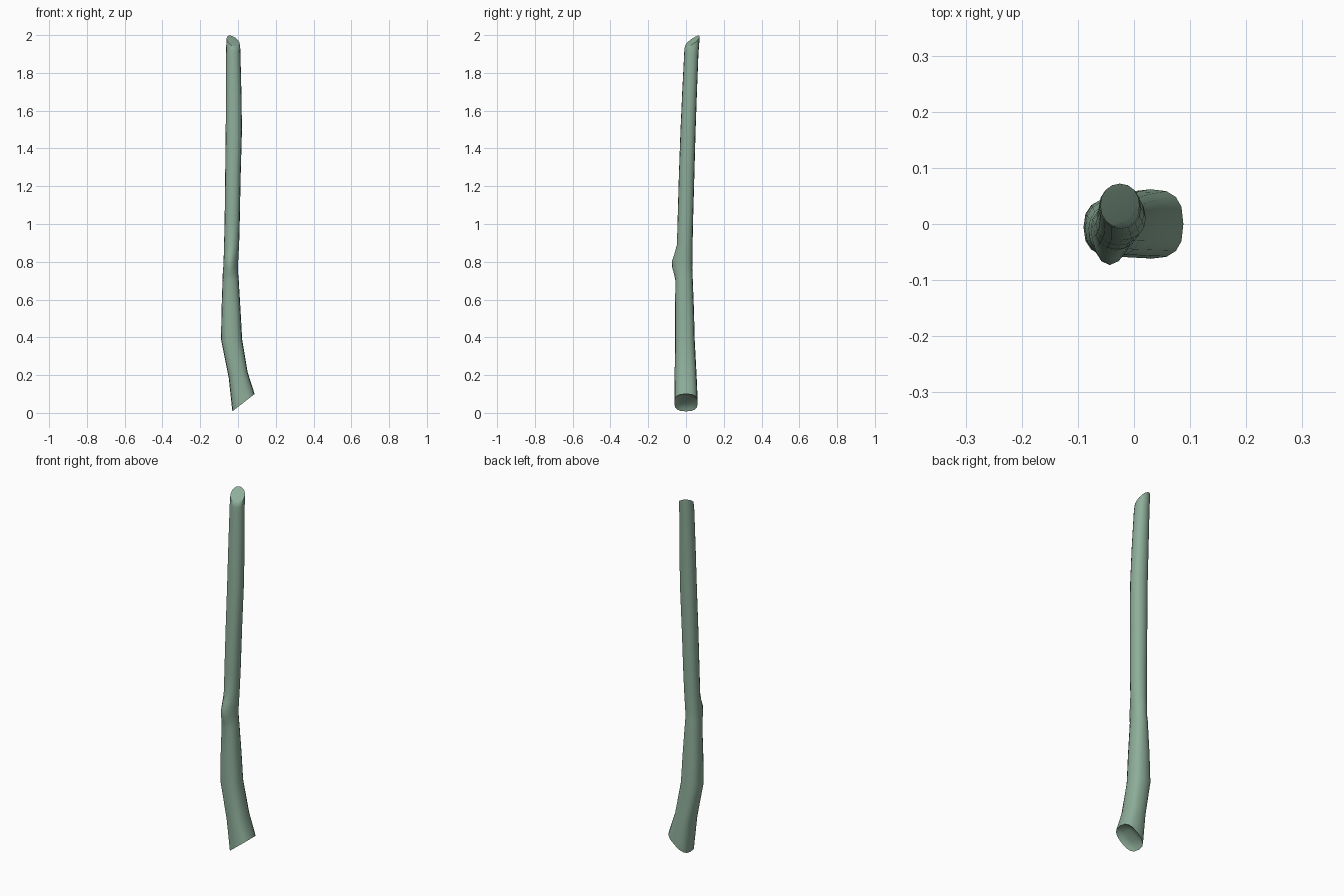
import bpy, bmesh, math

SIDES = 16
# rings: z, centre x, centre y, radius x, radius y, slope in x, slope in y, squareness
RINGS = [
    (0.054, 0.029, 0.000, 0.059, 0.062, 0.78, 0.0, 2.7),
    (0.085, 0.023, 0.000, 0.057, 0.061, 0.70, 0.0, 2.7),
    (0.200, 0.001, -0.002, 0.050, 0.058, 0.30, 0.0, 2.6),
    (0.390, -0.034, -0.006, 0.056, 0.052, 0.0, 0.0, 2.5),
    (0.550, -0.037, -0.008, 0.050, 0.050, 0.0, 0.0, 2.4),
    (0.700, -0.039, -0.010, 0.043, 0.046, 0.0, 0.0, 2.2),
    (0.735, -0.040, -0.009, 0.041, 0.044, 0.0, 0.0, 2.1),
    (0.770, -0.039, -0.009, 0.039, 0.042, 0.0, 0.0, 2.0),
    (0.805, -0.038, -0.007, 0.039, 0.041, 0.0, 0.0, 2.0),
    (0.840, -0.036, -0.006, 0.039, 0.040, 0.0, 0.0, 2.0),
    (0.890, -0.034, -0.005, 0.040, 0.040, 0.0, 0.0, 2.0),
    (1.000, -0.031, -0.004, 0.040, 0.041, 0.0, 0.0, 2.2),
    (1.250, -0.027, 0.003, 0.041, 0.041, 0.0, 0.0, 2.2),
    (1.500, -0.022, 0.011, 0.043, 0.040, 0.0, 0.0, 2.2),
    (1.700, -0.023, 0.019, 0.041, 0.039, 0.0, 0.0, 2.2),
    (1.900, -0.025, 0.028, 0.038, 0.038, -0.1, 0.15, 2.1),
    (1.945, -0.025, 0.031, 0.037, 0.040, -0.42, 0.62, 2.1),
    (1.966, -0.025, 0.033, 0.035, 0.039, -0.46, 0.68, 2.1),
]
# knot: how far each ring height bulges toward the front
KNOT = {0.735: 0.010, 0.770: 0.022, 0.805: 0.025, 0.840: 0.016, 0.890: 0.003}


def ring(bm, r, scale=1.0, dx=0.0, dz=0.0):
    z, cx, cy, rx, ry, sx, sy, p = r
    verts = []
    for i in range(SIDES):
        a = 2 * math.pi * i / SIDES
        c, s = math.cos(a), math.sin(a)
        u = math.copysign(abs(c) ** (2 / p), c) * rx * scale
        v = math.copysign(abs(s) ** (2 / p), s) * ry * scale
        # front-facing knot bulge
        bulge = KNOT.get(z, 0) * max(0.0, -s) ** 2
        verts.append(bm.verts.new((cx + u + dx - bulge * 0.2, cy + v - bulge,
                                   z + sx * u + sy * v + dz)))
    return verts


bm = bmesh.new()
loops = [ring(bm, r) for r in RINGS]
# recessed slanted cut at the foot
loops.insert(0, ring(bm, RINGS[0], 0.8, -0.006, 0.010))
loops.insert(0, ring(bm, RINGS[0], 0.4, -0.009, 0.014))
# slightly domed slanted cut at the tip
loops.append(ring(bm, RINGS[-1], 0.75, 0.0, 0.001))
for a, b in zip(loops, loops[1:]):
    for i in range(SIDES):
        j = (i + 1) % SIDES
        bm.faces.new((a[i], a[j], b[j], b[i]))
bm.faces.new(list(reversed(loops[0])))
bm.faces.new(loops[-1])
bmesh.ops.recalc_face_normals(bm, faces=bm.faces)

mesh = bpy.data.meshes.new("wooden_stick")
bm.to_mesh(mesh)
bm.free()
stick = bpy.data.objects.new("wooden_stick", mesh)
bpy.context.collection.objects.link(stick)

# sage green wood
mat = bpy.data.materials.new("sage_green")
mat.diffuse_color = (0.27, 0.42, 0.32, 1)
mesh.materials.append(mat)

bpy.context.view_layer.objects.active = stick
stick.select_set(True)
bpy.ops.object.shade_smooth_by_angle(angle=math.radians(45))
